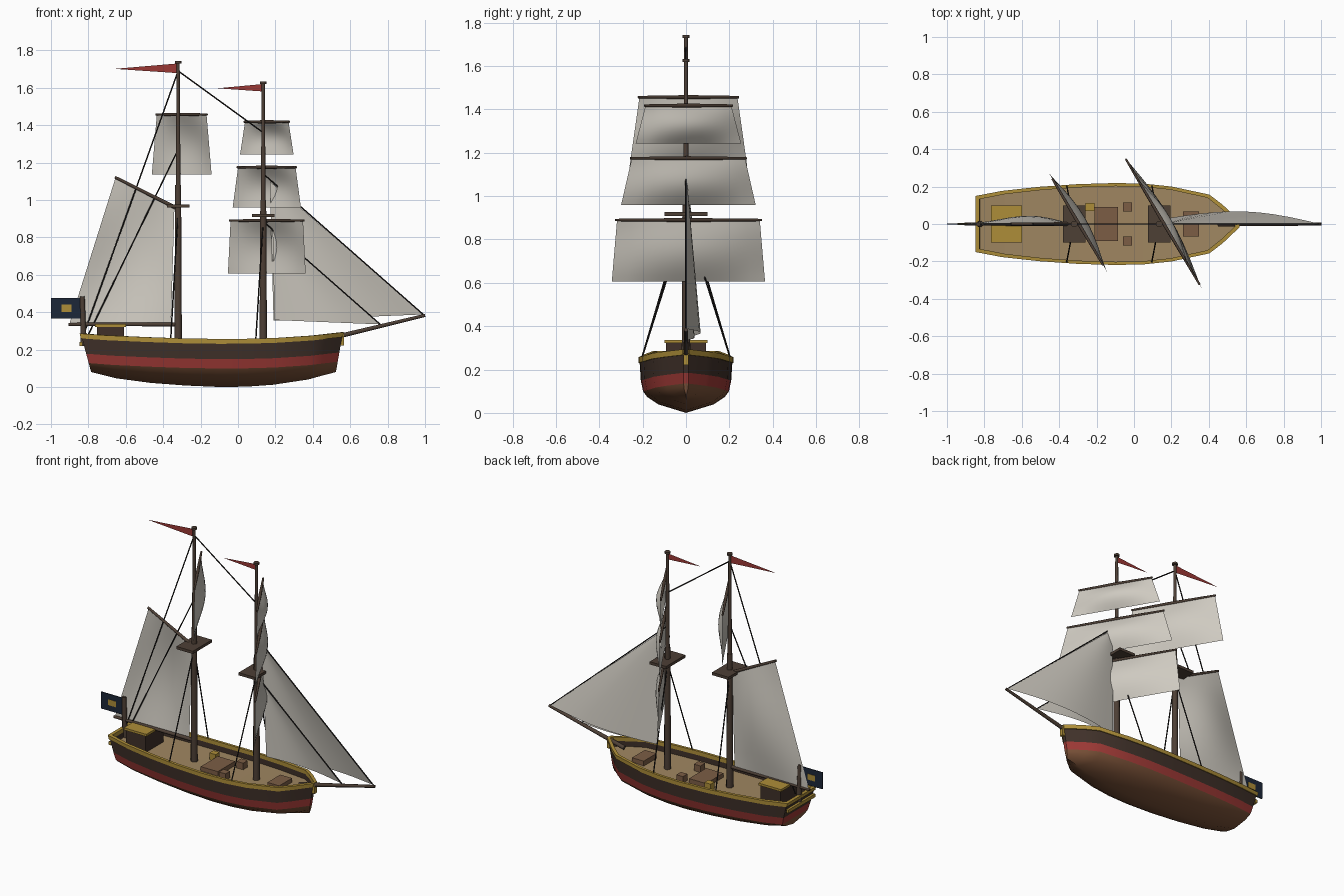
import bpy, bmesh, math
from mathutils import Vector

if "Cube" in bpy.data.objects:
    bpy.data.objects.remove(bpy.data.objects["Cube"])

COLORS = dict(dark=(.05, .03, .022), gold=(.42, .27, .04), red=(.33, .04, .035),
              copper=(.2, .085, .04), deck=(.35, .24, .12), spar=(.075, .05, .036),
              rope=(.015, .013, .012), sail=(.62, .59, .53), navy=(.012, .02, .04),
              hatch=(.2, .11, .06))
MATS = {}
for k, c in COLORS.items():
    MATS[k] = bpy.data.materials.new(k)
    MATS[k].diffuse_color = (*c, 1)


def make(name, verts, faces, mat, smooth=None, fix=True):
    bm = bmesh.new()
    vs = [bm.verts.new(v) for v in verts]
    for f in faces:
        bm.faces.new([vs[i] for i in f])
    bmesh.ops.remove_doubles(bm, verts=bm.verts, dist=1e-5)
    if fix:
        bmesh.ops.recalc_face_normals(bm, faces=bm.faces)
    me = bpy.data.meshes.new(name)
    bm.to_mesh(me)
    bm.free()
    ob = bpy.data.objects.new(name, me)
    bpy.context.collection.objects.link(ob)
    me.materials.append(MATS[mat])
    if smooth:
        bpy.ops.object.select_all(action='DESELECT')
        ob.select_set(True)
        bpy.context.view_layer.objects.active = ob
        bpy.ops.object.shade_smooth_by_angle(angle=math.radians(smooth))
    return ob


def rod(name, a, b, r1, r2, mat='spar', n=8):
    a, b = Vector(a), Vector(b)
    q = (b - a).to_track_quat('Z', 'Y')
    ring = lambda p, r: [p + q @ Vector((r * math.cos(t), r * math.sin(t), 0))
                         for t in (2 * math.pi * (i + .5) / n for i in range(n))]
    faces = [(i, (i + 1) % n, n + (i + 1) % n, n + i) for i in range(n)]
    faces += [tuple(range(n))[::-1], tuple(range(n, 2 * n))]
    return make(name, ring(a, r1) + ring(b, r2), faces, mat, 50)


def box(name, x0, x1, y0, y1, z0, z1, mat):
    v = [(x, y, z) for z in (z0, z1) for x, y in ((x0, y0), (x1, y0), (x1, y1), (x0, y1))]
    f = [(3, 2, 1, 0), (4, 5, 6, 7)] + [(i, (i + 1) % 4, 4 + (i + 1) % 4, 4 + i) for i in range(4)]
    return make(name, v, f, mat)


def cloth(name, fn, n=10, mat='sail'):
    v = [fn(i / n, j / n) for j in range(n + 1) for i in range(n + 1)]
    w = n + 1
    f = [(j * w + i, j * w + i + 1, j * w + w + i + 1, j * w + w + i)
         for j in range(n) for i in range(n)]
    return make(name, v, f, mat, 60, False)


# hull stations: x, half width, rail height, keel height
ST = [(-.84, .145, .283, .08), (-.7, .172, .273, .047), (-.5, .194, .264, .022),
      (-.3, .208, .257, .008), (-.1, .214, .254, 0), (.05, .211, .255, .002),
      (.2, .195, .259, .012), (.4, .152, .272, .04), (.47, .098, .28, .058), (.56, .012, .29, .08)]


def loop(drop=None, wide=1.0, keel=None, inset=0.0):
    """closed outline at a drop below the rail, or a fraction of the red line above the keel"""
    half = []
    for x, w, r, k in ST:
        z = r - drop if keel is None else k + (r - .155 - k) * keel
        f = (r - z) / (r - k) if inset <= 0 else 0
        half.append((x * (1 - .065 * f) * (1 - 1.5 * inset), max(w * wide - inset, .004 * (wide > 0)), z))
    return half + [(x, -y, z) for x, y, z in reversed(half)]


def skin(name, loops, mat, smooth=35, wrap=False):
    n, m = len(loops[0]), len(loops)
    v = [p for l in loops for p in l]
    f = [(a * n + i, a * n + (i + 1) % n, b * n + (i + 1) % n, b * n + i)
         for a, b in [(a, (a + 1) % m) for a in range(m if wrap else m - 1)] for i in range(n)]
    return make(name, v, f, mat, smooth)


# hull bands
skin('hull_topsides', [loop(.02), loop(.105, .975)], 'dark')
skin('hull_red_stripe', [loop(.105, .975), loop(.155, .925)], 'red')
k = loop(keel=0, wide=0)
bottom = [loop(.155, .925), loop(keel=.75, wide=.84), loop(keel=.4, wide=.6), k]
n = len(k)
v = [p for l in bottom for p in l]
bm_faces = []
for a in range(3):
    for i in range(n):
        q = [a * n + i, a * n + (i + 1) % n, (a + 1) * n + (i + 1) % n, (a + 1) * n + i]
        if a == 2 and i in (n // 2 - 1, n - 1):
            q = q[:3]                      # triangles closing on the keel ends
        if a == 2:                         # both sides share the keel line
            q = [j if j < 3 * n else 3 * n + min(j - 3 * n, n - 1 - j + 3 * n) for j in q]
        bm_faces.append(q)
make('hull_bottom', v, bm_faces, 'copper', 40)
skin('gunwale_rail', [loop(-.003, inset=-.005), loop(.023, inset=-.005),
                      loop(.023, inset=.012), loop(-.003, inset=.012)], 'gold', 30, True)
skin('inner_bulwark', [loop(.02, inset=.011), loop(.06, inset=.011)], 'dark')
d = loop(.058, inset=.008)
make('deck', d, [(i, i + 1, n - 2 - i, n - 1 - i) for i in range(n // 2 - 1)], 'deck')
box('bow_ornament', .54, .568, -.012, .012, .222, .285, 'gold')
box('transom_trim', -.847, -.832, -.14, .14, .218, .24, 'gold')

# deck furniture
box('cabin', -.755, -.61, -.093, .093, .2, .322, 'dark')
box('cabin_roof', -.765, -.6, -.1, .1, .322, .337, 'gold')
box('main_hatch', -.21, -.085, -.09, .09, .19, .225, 'hatch')
box('fore_hatch', .262, .348, -.067, .067, .2, .238, 'hatch')
for s in (-1, 1):
    box('crate', -.058, -.01, s * .092 - .024, s * .092 + .024, .19, .24, 'hatch')
box('gold_chest', -.258, -.212, .07, .112, .19, .242, 'gold')

# masts with platforms, caps, pennants and shrouds
MX, FX = -.32, .135
for nm, x, step, top, plat, tip in (('main', MX, 1.08, 1.73, .968, -.66), ('fore', FX, 1.0, 1.62, .917, -.11)):
    rod(nm + '_lower_mast', (x, 0, .18), (x, 0, step), .022, .017)
    rod(nm + '_topmast', (x, 0, step - .03), (x, 0, top), .014, .009)
    rod(nm + '_mast_cap', (x, 0, top), (x, 0, top + .013), .018, .018)
    box(nm + '_platform', x - .06, x + .06, -.1, .1, plat - .009, plat + .009, 'spar')
    h = .026 if nm == 'main' else .02
    z = top - h
    make(nm + '_pennant', [(x, 0, z - h), (x, 0, z + h), (tip, 0, z - .003)], [(0, 1, 2)], 'red')
    for s in (-1, 1):
        rod(nm + '_shroud', (x, 0, plat - .02), (x - .04, s * .205, .25), .004, .004, 'rope', 5)

# braced yards with square sails: mast x, yard z, yard half, sail foot z, foot half
U = Vector((.507, -.862, 0))
N = Vector((.862, .507, 0))
for nm, x, z, a, zb, b in (('fore_course', FX, .89, .39, .61, .41), ('fore_topsail', FX, 1.175, .31, .963, .36),
                           ('fore_topgallant', FX, 1.418, .235, 1.247, .282), ('main_topsail', MX, 1.457, .268, 1.14, .315)):
    c = Vector((x, 0, 0)) + N * .022
    zv = Vector((0, 0, z))
    for s in (-1, 1):
        rod(nm + '_yard', c + zv, c + zv + U * a * s, .01, .006)

    def square(u, v):
        p = c + U * (2 * u - 1) * (a * .98 + (b - a * .98) * v)
        p += N * (.045 * math.sin(math.pi * u) * math.sin(math.pi * v))
        return p + Vector((0, 0, z - .003 + (zb - z) * v))
    cloth(nm, square)

# spanker with gaff and boom
rod('gaff', (-.33, 0, .957), (-.658, 0, 1.122), .011, .008)
rod('boom', (-.325, 0, .335), (-.905, 0, .335), .012, .009)
TL, TR, BL, BR = map(Vector, ((-.655, 0, 1.118), (-.34, 0, .965), (-.9, 0, .342), (-.358, 0, .342)))


def spanker(u, v):
    p = TL.lerp(TR, u).lerp(BL.lerp(BR, u), v)
    p.y += .004 + .04 * math.sin(math.pi * u) * math.sin(math.pi * v)
    return p


cloth('spanker', spanker)

# bowsprit and jibs
rod('bowsprit', (.45, 0, .25), (1, 0, .383), .014, .009)
for nm, pk, tk, cl, b in (('outer_jib', (.17, 0, 1.1), (.99, 0, .388), (.19, .03, .355), .05),
                          ('inner_jib', (.185, 0, .84), (.76, 0, .335), (.195, .015, .358), .03)):
    pk, tk, cl = Vector(pk), Vector(tk), Vector(cl)

    def jib(u, v):
        p = pk.lerp(tk, v).lerp(pk.lerp(cl, v), u)
        p.y += b * math.sin(math.pi * u) * v + .002
        return p
    cloth(nm, jib)

# standing rigging
for nm, a, b in (('upper_backstay', (MX, 0, 1.69), (-.825, 0, .28)), ('lower_backstay', (MX, 0, 1.27), (-.8, 0, .28)),
                 ('mast_stay', (MX, 0, 1.69), (FX, 0, 1.36)), ('outer_forestay', (FX, 0, 1.14), (.99, 0, .388)),
                 ('inner_forestay', (FX, 0, .885), (.76, 0, .335))):
    rod(nm, a, b, .004, .004, 'rope', 5)

# stern flag
rod('flagstaff', (-.825, 0, .22), (-.832, 0, .485), .018, .013)
box('stern_flag', -1, -.835, -.003, .003, .365, .475, 'navy')
box('flag_patch', -.945, -.89, -.005, .005, .402, .44, 'gold')

for m in bpy.data.materials:
    if m.users and not m.is_grease_pencil:
        m.use_nodes = True
        m.node_tree.nodes["Principled BSDF"].inputs["Base Color"].default_value = m.diffuse_color
